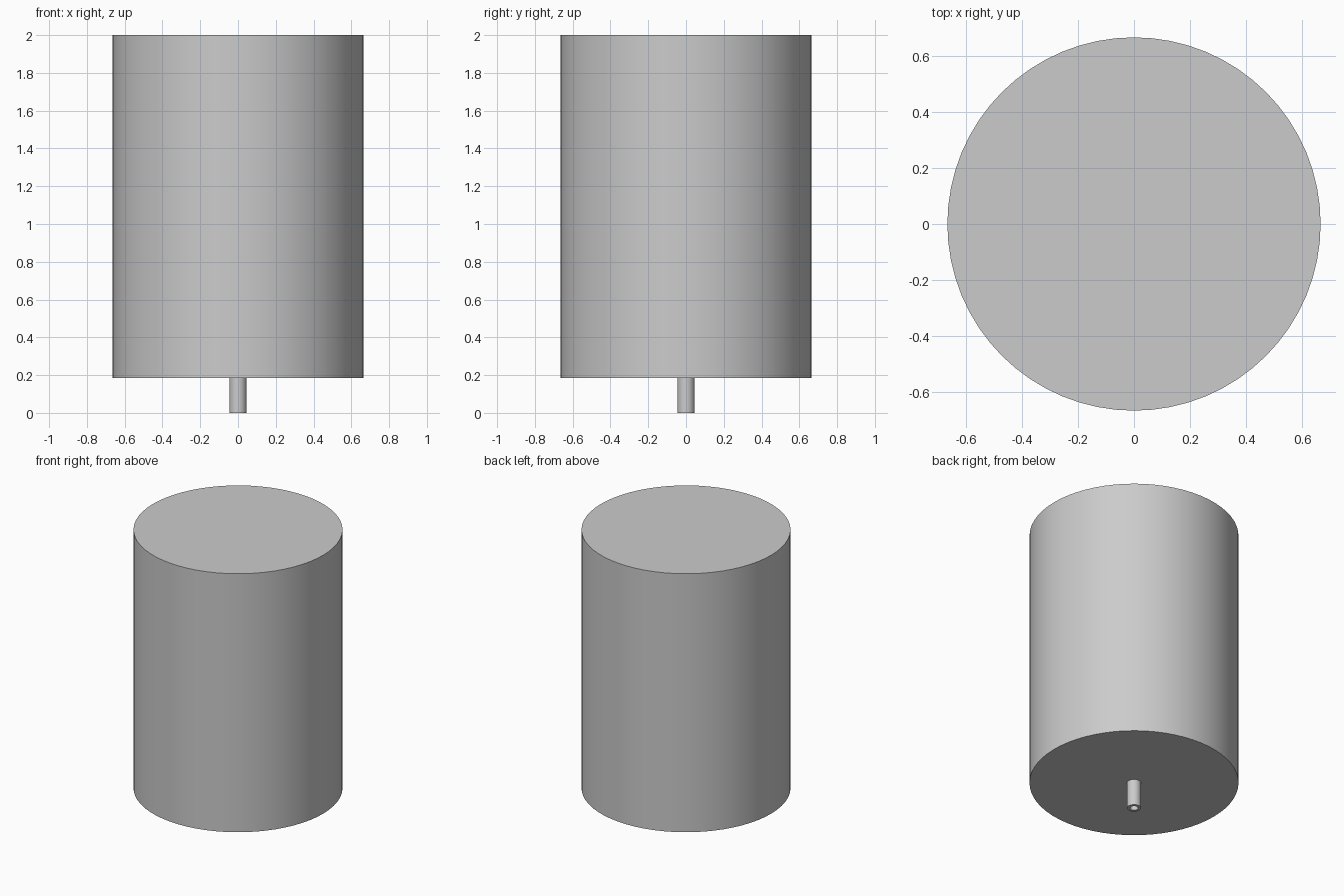
import bpy, bmesh
from math import tau, cos, sin, radians

if "Cube" in bpy.data.objects:
    bpy.data.objects.remove(bpy.data.objects["Cube"])


def lathe(name, profile, sides, closed=False):
    """Revolve (radius, z) points around the z axis; radius 0 makes a pole."""
    bm = bmesh.new()
    rings = []
    for r, z in profile:
        if r == 0:
            rings.append([bm.verts.new((0, 0, z))])
        else:
            rings.append([bm.verts.new((r * cos(tau * i / sides), r * sin(tau * i / sides), z))
                          for i in range(sides)])
    pairs = list(zip(rings, rings[1:]))
    for a, b in pairs:
        if len(a) == 1:
            bm.faces.new(b)
        elif len(b) == 1:
            bm.faces.new(a)
        else:
            for i in range(sides):
                j = (i + 1) % sides
                bm.faces.new((a[i], a[j], b[j], b[i]))
    # poles only mark capped ends, so drop the unused points
    bmesh.ops.delete(bm, geom=[v for v in bm.verts if not v.link_faces], context='VERTS')
    bmesh.ops.recalc_face_normals(bm, faces=bm.faces)
    mesh = bpy.data.meshes.new(name)
    bm.to_mesh(mesh)
    bm.free()
    obj = bpy.data.objects.new(name, mesh)
    bpy.context.collection.objects.link(obj)
    bpy.ops.object.select_all(action='DESELECT')
    obj.select_set(True)
    bpy.context.view_layer.objects.active = obj
    bpy.ops.object.shade_smooth_by_angle(angle=radians(30))
    return obj


R, BASE, TOP = 0.665, 0.185, 2.0

# Large solid drum
lathe("drum_body", [(0, BASE), (R, BASE), (R, TOP), (0, TOP)], 64)

# Small hollow outlet pipe below the drum
lathe("outlet_pipe", [(0.026, BASE), (0.026, 0), (0.045, 0), (0.045, BASE)], 32)
